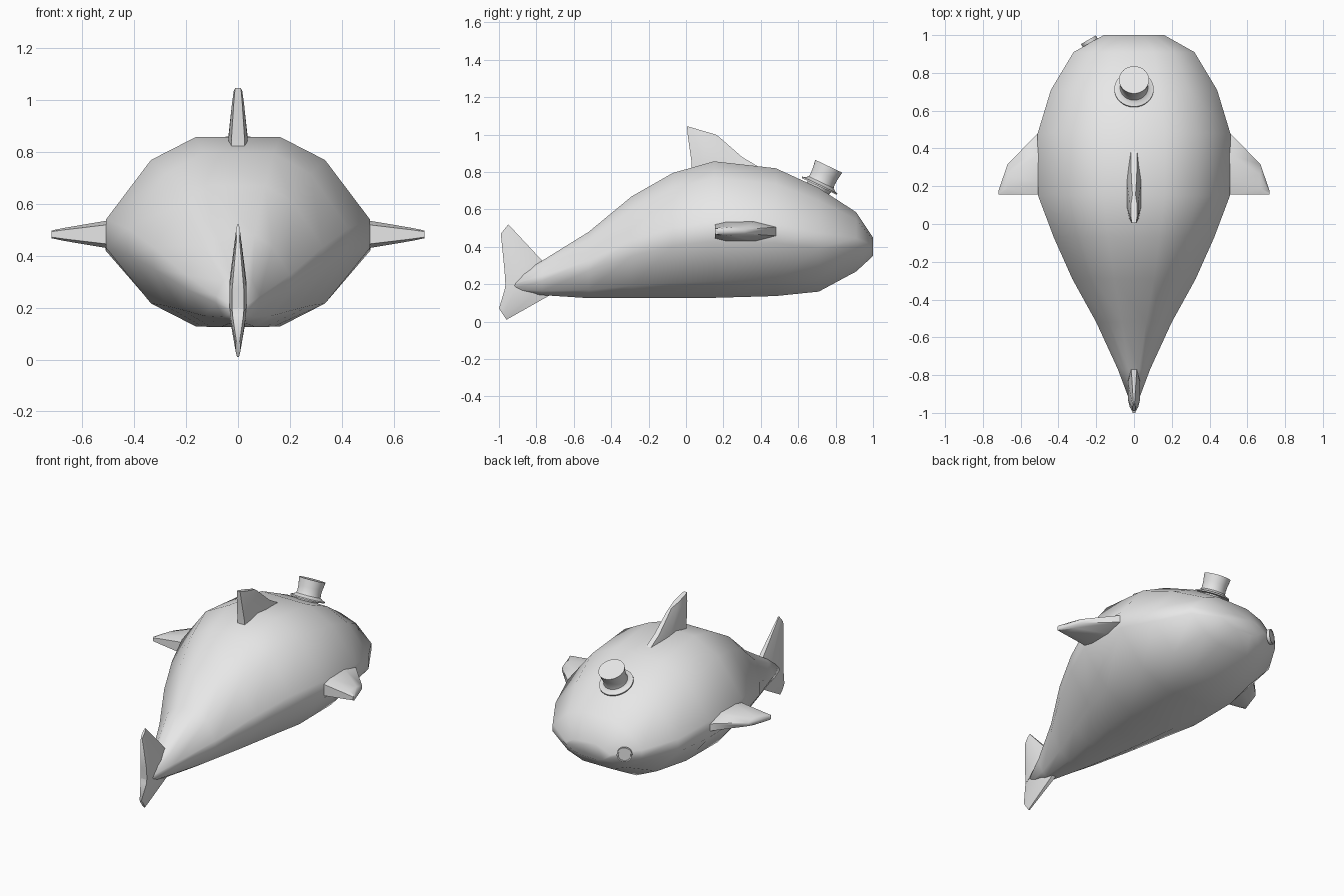
import bpy, bmesh, math
from mathutils import Vector

if "Cube" in bpy.data.objects:
    bpy.data.objects.remove(bpy.data.objects["Cube"])

grey = bpy.data.materials.new("soft_grey")
grey.diffuse_color = (0.8, 0.8, 0.8, 1)
grey.use_nodes = True
grey.node_tree.nodes["Principled BSDF"].inputs["Base Color"].default_value = grey.diffuse_color


def loft(name, rings, angle=60):
    """Skin a closed solid through rings of equal point count."""
    bm = bmesh.new()
    loops = [[bm.verts.new(p) for p in ring] for ring in rings]
    n = len(loops[0])
    for a, b in zip(loops, loops[1:]):
        for i in range(n):
            j = (i + 1) % n
            bm.faces.new((a[i], a[j], b[j], b[i]))
    bm.faces.new(loops[0])
    bm.faces.new(loops[-1])
    bmesh.ops.recalc_face_normals(bm, faces=bm.faces)
    mesh = bpy.data.meshes.new(name)
    bm.to_mesh(mesh)
    bm.free()
    obj = bpy.data.objects.new(name, mesh)
    bpy.context.collection.objects.link(obj)
    mesh.materials.append(grey)
    bpy.ops.object.select_all(action='DESELECT')
    obj.select_set(True)
    bpy.context.view_layer.objects.active = obj
    bpy.ops.object.shade_smooth_by_angle(angle=math.radians(angle))
    return obj


# Body: 12-sided sections given as y, half width, bottom z, top z
STATIONS = [
    (1.0, 0.16, 0.35, 0.45), (0.91, 0.32, 0.265, 0.585),
    (0.71, 0.44, 0.155, 0.715), (0.48, 0.51, 0.13, 0.82),
    (0.15, 0.508, 0.12, 0.857), (-0.07, 0.425, 0.12, 0.795),
    (-0.29, 0.327, 0.12, 0.67), (-0.52, 0.20, 0.122, 0.48),
    (-0.77, 0.085, 0.14, 0.325), (-0.96, 0.014, 0.165, 0.21),
]
HALF = [(0.32, 1.0), (0.66, 0.88), (1.0, 0.57), (1.0, 0.42), (0.66, 0.13), (0.32, 0.01)]
SECTION = HALF + [(-x, f) for x, f in reversed(HALF)]
loft("body", [[(w * x, y, b + f * (t - b)) for x, f in SECTION]
              for y, w, b, t in STATIONS], 85)

# Blunt-edged fin section: chord fraction, thickness fraction
FIN = [(0, -0.7), (0, 0.7), (0.2, 1), (0.65, 1), (1, 0.45), (1, -0.45), (0.65, -1), (0.2, -1)]


def upright_fin(name, levels):
    """Each level: rear (y, z), front (y, z), half thickness."""
    loft(name, [[(h * k, r[0] + (f[0] - r[0]) * t, r[1] + (f[1] - r[1]) * t)
                 for t, k in FIN] for r, f, h in levels])


upright_fin("dorsal_fin", [((0.03, 0.80), (0.47, 0.78), 0.037),
                           ((0.03, 0.85), (0.30, 0.88), 0.036),
                           ((0.01, 0.99), (0.18, 0.985), 0.023),
                           ((0.005, 1.045), (0.16, 1.0), 0.016)])
upright_fin("tail_upper_lobe", [((-0.965, 0.185), (-0.74, 0.24), 0.032),
                                ((-0.97, 0.27), (-0.77, 0.327), 0.032),
                                ((-0.99, 0.47), (-0.95, 0.52), 0.007)])
upright_fin("tail_lower_lobe", [((-0.965, 0.20), (-0.72, 0.19), 0.030),
                                ((-0.97, 0.17), (-0.73, 0.14), 0.030),
                                ((-1.0, 0.07), (-0.96, 0.01), 0.009)])

# Side fins: x, rear y, front y, half thickness
SIDE = [(0.42, 0.155, 0.50, 0.053), (0.51, 0.155, 0.48, 0.052),
        (0.67, 0.155, 0.315, 0.025), (0.718, 0.155, 0.175, 0.015)]
for label, s in (("right", 1), ("left", -1)):
    loft(label + "_side_fin", [[(s * x, r + (f - r) * t, 0.482 + h * k) for t, k in FIN]
                               for x, r, f, h in SIDE])


def lathe(name, profile, center, axis, sides=32):
    """Revolve (radius, height) points, standing along the given axis."""
    obj = loft(name, [[(r * math.cos(2 * math.pi * i / sides),
                        r * math.sin(2 * math.pi * i / sides), h)
                       for i in range(sides)] for r, h in profile], 35)
    obj.location = center
    obj.rotation_euler = Vector(axis).to_track_quat('Z', 'Y').to_euler()
    return obj


# Tilted hat: thin brim with a gently flaring crown
lathe("hat", [(0.06, -0.03), (0.07, -0.002), (0.104, -0.002), (0.104, 0.006), (0.086, 0.012),
              (0.074, 0.022), (0.071, 0.04), (0.073, 0.07), (0.08, 0.117)],
      (0, 0.713, 0.725), (0, 0.43, 0.903))

# Single round eye with a raised rim
lathe("eye", [(0.045, -0.015), (0.046, 0.004), (0.038, 0.004), (0.037, 0.001)],
      (-0.239, 0.972, 0.42), (-0.5, 0.866, 0))
